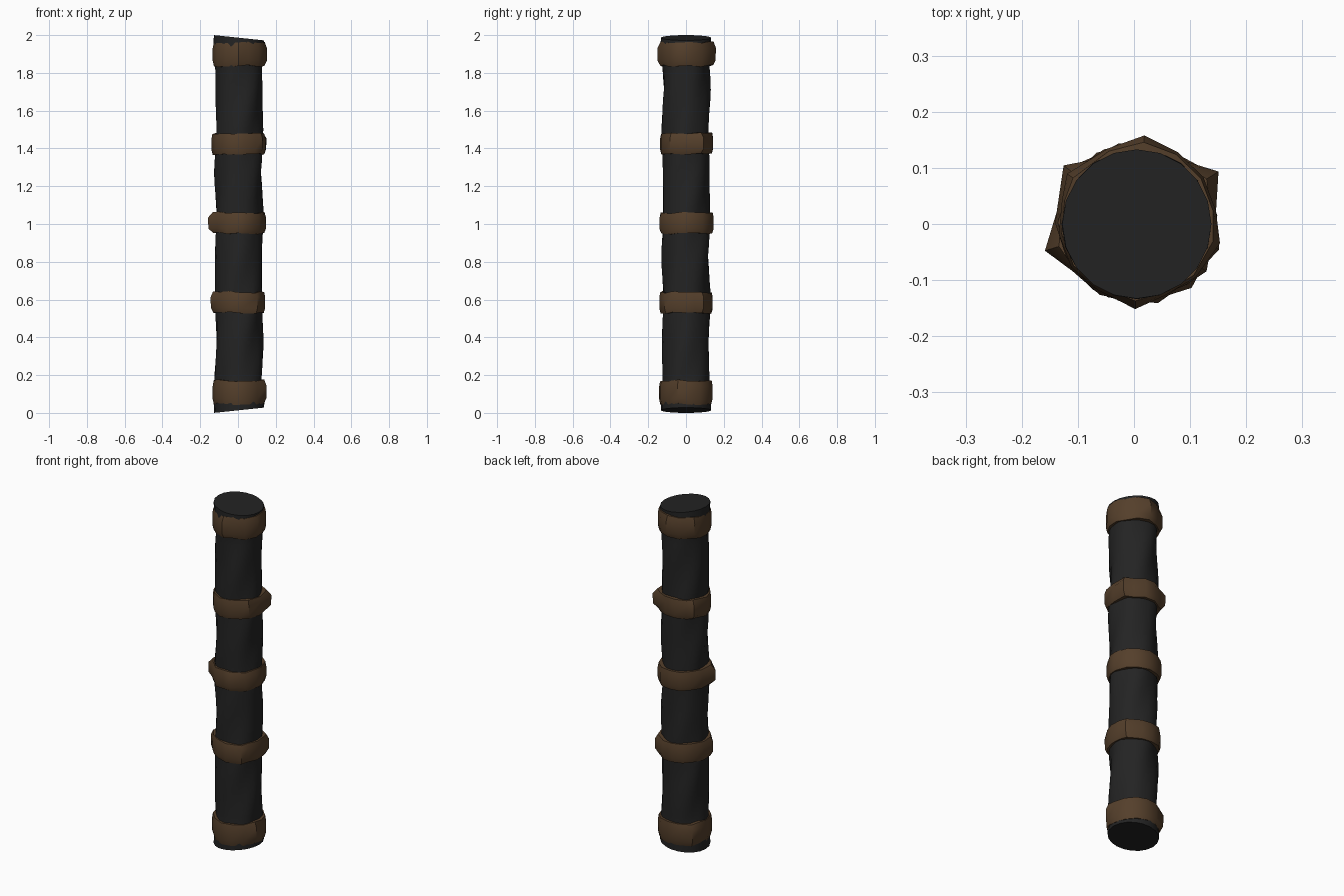
import bpy
import bmesh
import math
import random

random.seed(7)
if "Cube" in bpy.data.objects:
    bpy.data.objects.remove(bpy.data.objects["Cube"], do_unlink=True)


def material(name, color):
    mat = bpy.data.materials.new(name)
    mat.use_nodes = True
    mat.diffuse_color = (*color, 1)
    bsdf = mat.node_tree.nodes["Principled BSDF"]
    bsdf.inputs["Base Color"].default_value = (*color, 1)
    bsdf.inputs["Roughness"].default_value = 0.8
    return mat


charcoal = material("charcoal wrap", (0.017, 0.017, 0.017))
leather = material("brown leather", (0.09, 0.05, 0.024))
CENTRE = 0.005


def loft(name, rows, sides, place, mat, closed=False, angle=35):
    """Skin rows of points; closed joins last row to first, otherwise ends are capped."""
    bm = bmesh.new()
    grid = [[bm.verts.new(place(row, math.tau * i / sides)) for i in range(sides)]
            for row in rows]
    pairs = list(zip(grid, grid[1:]))
    if closed:
        pairs.append((grid[-1], grid[0]))
    else:
        bm.faces.new(grid[0][::-1])
        bm.faces.new(grid[-1])
    for low, high in pairs:
        for i in range(sides):
            j = (i + 1) % sides
            bm.faces.new((low[i], low[j], high[j], high[i]))
    bmesh.ops.recalc_face_normals(bm, faces=bm.faces)
    mesh = bpy.data.meshes.new(name)
    bm.to_mesh(mesh)
    bm.free()
    mesh.materials.append(mat)
    obj = bpy.data.objects.new(name, mesh)
    bpy.context.collection.objects.link(obj)
    bpy.ops.object.select_all(action="DESELECT")
    obj.select_set(True)
    bpy.context.view_layer.objects.active = obj
    bpy.ops.object.shade_smooth_by_angle(angle=math.radians(angle))
    return obj


# Twisted rod with slanted, slightly flared ends
def rod_point(z, a):
    flare = max(0, abs(z - 1) - 0.84) / 0.16
    twist = math.sin(5 * a - 11 * z) + 0.6 * math.sin(3 * a + 1 - 17 * z)
    r = 0.124 + 0.009 * min(1, flare * 2) + 0.0045 * twist * (1 - flare)
    x = r * math.cos(a)
    slant = 0.014 * (1 + x / r) * flare
    return (CENTRE + x, r * math.sin(a), z - slant if z > 1 else z + slant)


loft("twisted_rod", [i / 24 for i in range(49)], 20, rod_point, charcoal)


# Leather bands, each with a few creased corners pulled outward
def band(name, z, height, phase, corners):
    sides = 14
    bumps = {}

    def point(row, a):
        radius, level = row
        i = round(a / math.tau * sides)
        if i not in bumps:
            bumps[i] = (random.uniform(-0.003, 0.004), random.uniform(-0.006, 0.006))
        out, lift = bumps[i]
        a += phase
        pull = 0
        for direction, amount in corners:
            gap = abs((a - math.radians(direction) + math.pi) % math.tau - math.pi)
            if gap < math.pi / sides:
                pull, a = amount, math.radians(direction)
        if radius > 0.13:
            radius += out + pull * (1 - abs(level) * 0.8)
        return (CENTRE + radius * math.cos(a), CENTRE / 2 + radius * math.sin(a),
                z + level * height / 2 + lift * abs(level))

    profile = [(0.112, -1), (0.135, -1), (0.142, -0.55), (0.142, 0.5),
               (0.137, 1), (0.112, 1)]
    loft(name, profile, sides, point, leather, closed=True, angle=40)


band("bottom_band", 0.11, 0.125, 0.1, [(-18, 0.022), (140, 0.025)])
band("lower_band", 0.585, 0.11, 0.3, [(197, 0.02), (35, 0.025), (-50, 0.01)])
band("middle_band", 1.005, 0.11, 0.2, [(197, 0.053), (-75, 0.015), (5, 0.008)])
band("upper_band", 1.425, 0.11, 0.0, [(32, 0.05), (142, 0.04), (-35, 0.01)])
band("top_band", 1.9, 0.125, 0.15, [(-91, 0.024), (85, 0.018), (-14, 0.02), (145, 0.02)])
